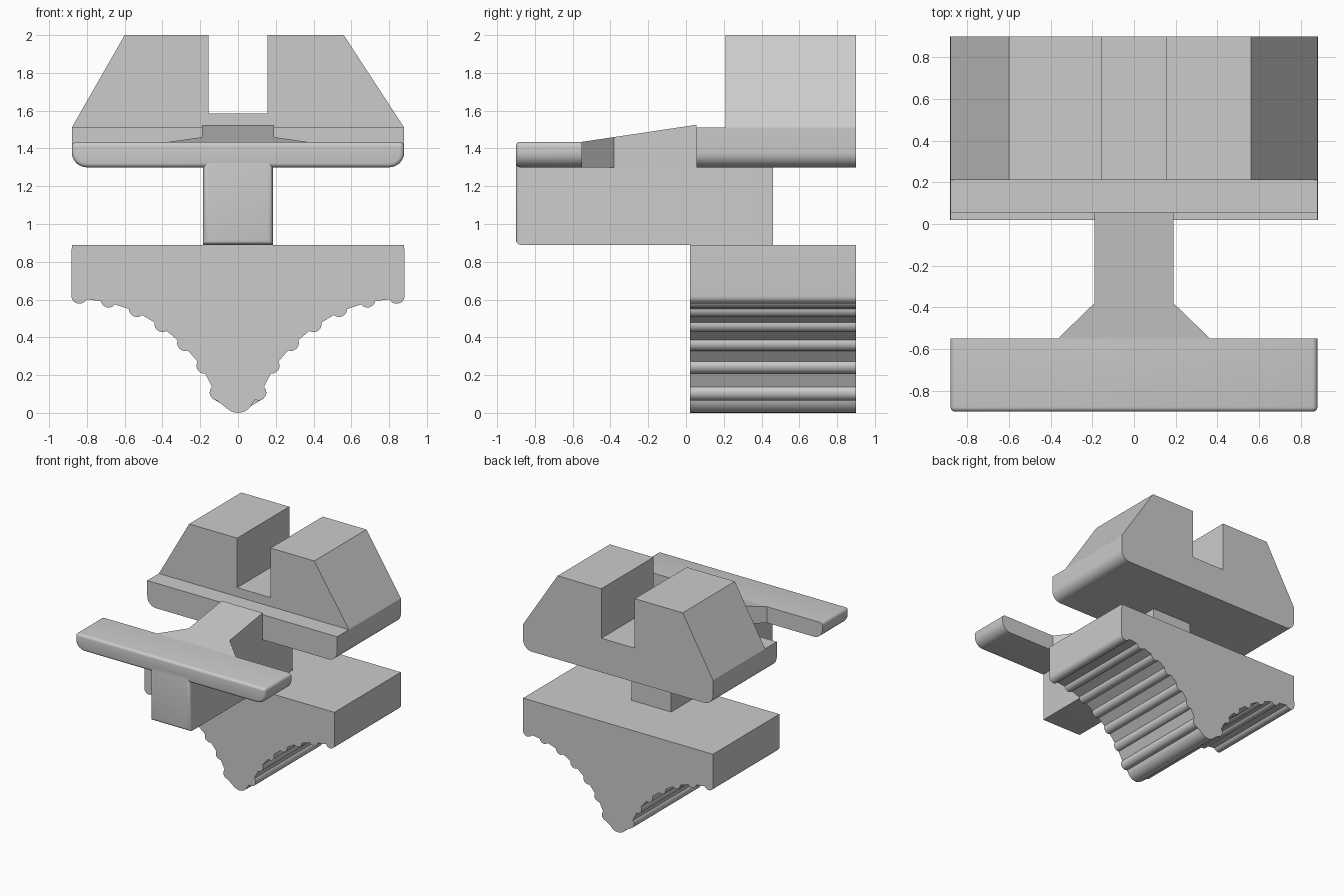
import bpy
import bmesh
from math import sin, cos, atan2, radians, pi

old = bpy.data.objects.get("Cube")
if old:
    bpy.data.objects.remove(old, do_unlink=True)

GREY = (0.6, 0.6, 0.6, 1)
mat = bpy.data.materials.new("plain grey")
mat.use_nodes = True
mat.diffuse_color = GREY
mat.node_tree.nodes["Principled BSDF"].inputs["Base Color"].default_value = GREY


def arc(cx, cz, r, a0, a1, n):
    """Points on an arc, angles in radians."""
    return [(cx + r * cos(a0 + (a1 - a0) * i / n),
             cz + r * sin(a0 + (a1 - a0) * i / n)) for i in range(n + 1)]


def finish(name, bm):
    bmesh.ops.recalc_face_normals(bm, faces=bm.faces)
    mesh = bpy.data.meshes.new(name)
    bm.to_mesh(mesh)
    bm.free()
    mesh.materials.append(mat)
    obj = bpy.data.objects.new(name, mesh)
    bpy.context.collection.objects.link(obj)
    bpy.ops.object.select_all(action="DESELECT")
    obj.select_set(True)
    bpy.context.view_layer.objects.active = obj
    bpy.ops.object.shade_smooth_by_angle(angle=radians(32))
    return obj


def extrude_y(name, profile, y0, y1, front_round=0, keep_above=None):
    """Extrude an x-z profile along y, optionally rounding its front edges."""
    bm = bmesh.new()
    face = bm.faces.new([bm.verts.new((x, y0, z)) for x, z in profile])
    grown = bmesh.ops.extrude_face_region(bm, geom=[face], use_keep_orig=True)
    back = [v for v in grown["geom"] if isinstance(v, bmesh.types.BMVert)]
    bmesh.ops.translate(bm, verts=back, vec=(0, y1 - y0, 0))
    bmesh.ops.recalc_face_normals(bm, faces=bm.faces)
    if front_round:
        edges = [e for e in bm.edges if all(abs(v.co.y - y0) < 1e-5 for v in e.verts)]
        bmesh.ops.bevel(bm, geom=edges, offset=front_round, segments=4,
                        profile=0.5, affect="EDGES")
    return finish(name, bm)


def mirrored(half):
    """Close a right-hand outline with its left-hand mirror image."""
    return half + [(-x, z) for x, z in reversed(half)]


# Upper block: rounded base with two sloped towers and a slot
W = 0.88
base_half = arc(W - 0.08, 1.38, 0.08, -pi / 2, 0, 8) + [(W, 1.51)]
extrude_y("upper_base", mirrored(base_half), 0.055, 0.9)
extrude_y("upper_towers", [(-W, 1.51), (W, 1.51), (0.56, 2), (0.155, 2), (0.155, 1.585),
                           (-0.155, 1.585), (-0.155, 2), (-0.6, 2)], 0.21, 0.9)

# Front lever plate with rounded ends and front edges
plate_half = (arc(W - 0.08, 1.38, 0.08, -pi / 2, 0, 8)
              + arc(W - 0.025, 1.41, 0.025, 0, pi / 2, 4))
extrude_y("lever_plate", mirrored(plate_half), -0.9, -0.55, 0.022)

# Neck: flared plan with a top that rises towards the block
bm = bmesh.new()
plan = mirrored([(0.365, -0.55), (0.19, -0.38), (0.19, 0.055)])
low = [bm.verts.new((x, y, 1.30)) for x, y in plan]
high = [bm.verts.new((x, y, 1.435 + (y + 0.55) * 0.149)) for x, y in plan]
bm.faces.new(low)
bm.faces.new(high)
for i in range(len(plan)):
    j = (i + 1) % len(plan)
    bm.faces.new((low[i], low[j], high[j], high[i]))
finish("lever_neck", bm)

# Stem under the lever
S = 0.185
extrude_y("lever_stem", [(-S, 0.89), (S, 0.89), (S, 1.36), (-S, 1.36)], -0.9, 0.46, 0.025)

# Lower block: scalloped V-shaped underside
bumps = [(0.84, 0.62), (0.685, 0.6), (0.535, 0.55), (0.4, 0.47),
         (0.28, 0.37), (0.178, 0.25), (0.108, 0.108)]
path = bumps + [(0, 0.083)] + [(-x, z) for x, z in reversed(bumps)]
aims = [(1, 0.67)] + path + [(-1, 0.67)]
outline = [(-W, 0.89), (W, 0.89)]
spread = radians(19)
for k, (x, z) in enumerate(path):
    (px, pz), (nx, nz) = aims[k], aims[k + 2]
    start = atan2(pz - z, px - x) - spread
    end = atan2(nz - z, nx - x) + spread
    while end > start:
        end -= 2 * pi
    outline += arc(x, z, 0.083 if x == 0 else 0.042, start, end, 12)
extrude_y("lower_block", outline, 0.02, 0.9)
